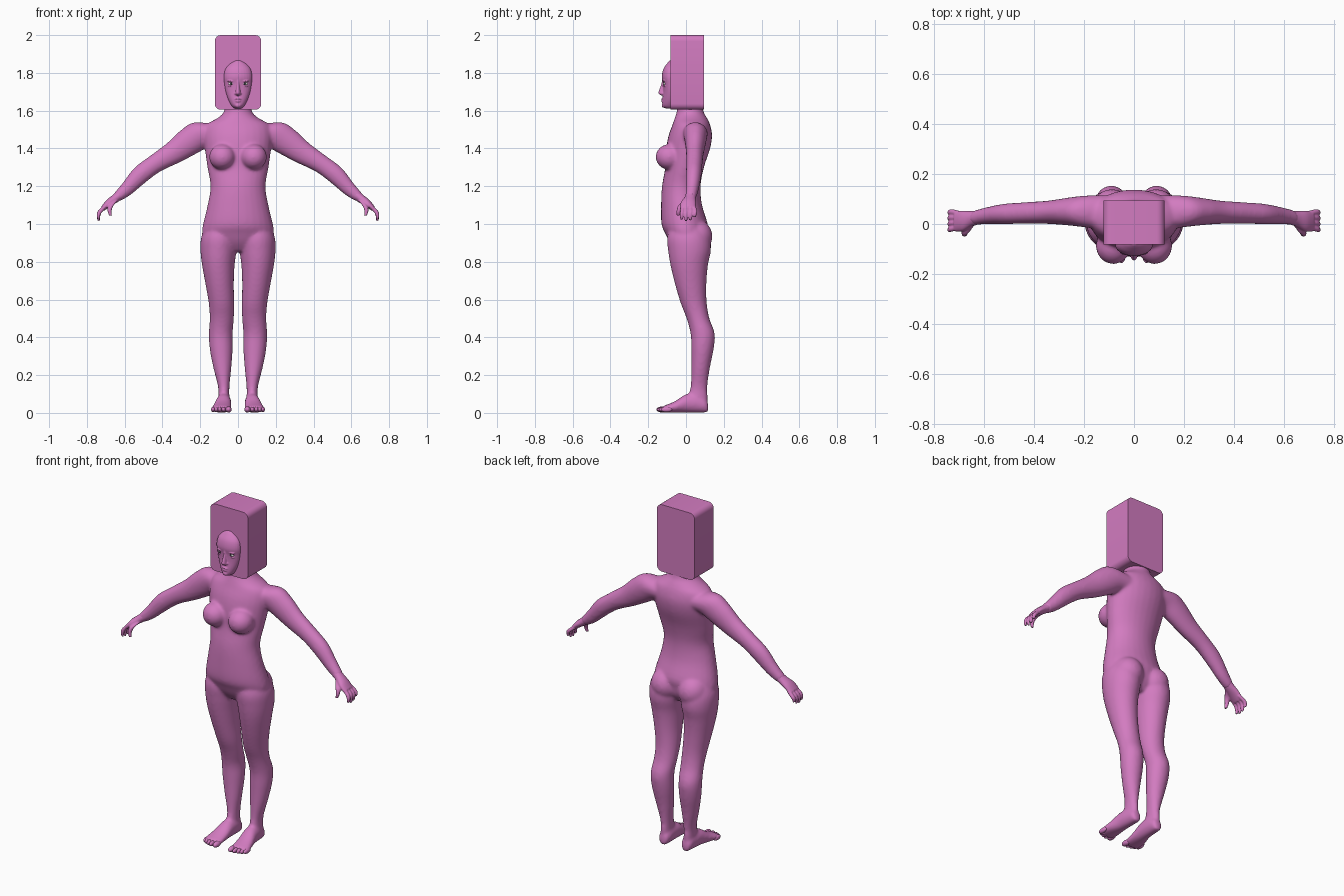
import bpy, bmesh, math
from mathutils import Vector, Matrix

X, Y, Z = Vector((1, 0, 0)), Vector((0, 1, 0)), Vector((0, 0, 1))


def material(name, rgb):
    m = bpy.data.materials.new(name)
    m.diffuse_color = (*rgb, 1)
    return m


SKIN = material("pink", (0.65, 0.2, 0.53))
WHITE = material("eye_white", (0.8, 0.8, 0.75))
DARK = material("pupil_dark", (0.03, 0.03, 0.04))


def smooth_rows(rows, n=4):
    """Catmull-Rom interpolation of number rows."""
    out = []
    for i in range(len(rows) - 1):
        p = [rows[max(0, min(len(rows) - 1, i + k))] for k in (-1, 0, 1, 2)]
        for s in range(n):
            t = s / n
            out.append([0.5 * (2 * b + (c - a) * t + (2*a - 5*b + 4*c - d) * t * t
                               + (3*b - a - 3*c + d) * t ** 3) for a, b, c, d in zip(*p)])
    return out + [list(rows[-1])]


def loft(bm, rows, u, v, side=1, seg=28):
    """Rows are x, y, z, radius along u, radius along v; side -1 mirrors."""
    rings = []
    for x, y, z, a, b in smooth_rows(rows):
        ring = []
        for k in range(seg):
            t = 2 * math.pi * k / seg
            p = Vector((x, y, z)) + u * a * math.cos(t) + v * b * math.sin(t)
            ring.append(bm.verts.new((p.x * side, p.y, p.z)))
        rings.append(ring)
    for r, q in zip(rings, rings[1:]):
        for k in range(seg):
            j = (k + 1) % seg
            bm.faces.new((r[k], r[j], q[j], q[k]))
    bm.faces.new(rings[0])
    bm.faces.new(rings[-1])


def ball(bm, c, r, side=1):
    m = Matrix.Translation((c[0] * side, c[1], c[2])) @ Matrix.Diagonal((*r, 1))
    bmesh.ops.create_uvsphere(bm, u_segments=24, v_segments=14, radius=1, matrix=m)


def finish(name, bm, mat=SKIN, voxel=None, iterations=0):
    bmesh.ops.recalc_face_normals(bm, faces=bm.faces)
    for f in bm.faces:
        f.smooth = True
    me = bpy.data.meshes.new(name)
    bm.to_mesh(me)
    bm.free()
    me.materials.append(mat)
    ob = bpy.data.objects.new(name, me)
    bpy.context.collection.objects.link(ob)
    if voxel:
        m = ob.modifiers.new("merge", 'REMESH')
        m.mode, m.voxel_size, m.use_smooth_shade = 'VOXEL', voxel, True
        m = ob.modifiers.new("soften", 'SMOOTH')
        m.factor, m.iterations = 0.5, iterations
    return ob


def front_back(rows, x=0):
    """z, half width, front y, back y -> loft rows."""
    return [(x, (f + b) / 2, z, w, (b - f) / 2) for z, w, f, b in rows]


# Body: torso, arms, legs and feet blended into one skin
bm = bmesh.new()
loft(bm, front_back([
    (.855, .09, -.05, .07), (.90, .165, -.085, .10), (.95, .19, -.11, .11),
    (1.0, .185, -.13, .115), (1.1, .161, -.132, .085), (1.2, .146, -.127, .077),
    (1.3, .162, -.11, .095), (1.4, .176, -.105, .128), (1.47, .182, -.092, .138),
    (1.525, .168, -.072, .128), (1.56, .11, -.06, .112), (1.59, .077, -.05, .095),
    (1.64, .067, -.045, .085)]), X, Y)

arm_v = Vector((.6, 0, .8))
LEG = [  # z, inner x, outer x, front y, back y
    (1.0, .04, .165, -.08, .09), (.93, .006, .195, -.10, .125), (.86, .008, .199, -.095, .132),
    (.78, .018, .19, -.082, .116), (.68, .022, .172, -.058, .108), (.58, .02, .155, -.028, .11),
    (.5, .022, .15, .003, .124), (.42, .028, .154, .024, .152), (.34, .028, .15, .028, .147),
    (.24, .035, .131, .028, .127), (.14, .045, .106, .024, .113), (.08, .046, .104, .01, .115),
    (.04, .048, .1, .01, .11)]
FOOT = [  # y, centre x, half width, top z
    (.118, .073, .015, .045), (.105, .073, .03, .075), (.06, .074, .037, .10),
    (0, .077, .042, .098), (-.05, .083, .049, .066), (-.09, .087, .054, .047),
    (-.12, .087, .053, .036), (-.128, .087, .05, .03)]
for s in (1, -1):
    loft(bm, [(.10, .045, 1.475, .07, .07), (.19, .05, 1.475, .064, .078),
              (.26, .05, 1.435, .056, .075), (.34, .047, 1.378, .047, .062),
              (.44, .044, 1.318, .043, .05), (.52, .04, 1.258, .041, .049),
              (.59, .033, 1.185, .034, .038), (.645, .024, 1.138, .029, .026)], Y, arm_v, s)
    loft(bm, [((i + o) / 2, (f + b) / 2, z, (o - i) / 2, (b - f) / 2)
              for z, i, o, f, b in LEG], X, Y, s)
    loft(bm, [(c, y, t / 2 + .001, w, t / 2) for y, c, w, t in FOOT], X, Z, s)
    ball(bm, (.083, -.088, 1.355), (.07, .073, .068), s)
    ball(bm, (.088, .052, .935), (.085, .088, .09), s)
finish("body", bm, SKIN, .008, 10)

# Hands with fingers, and toes
hands, toes = bmesh.new(), bmesh.new()
for s in (1, -1):
    loft(hands, [(.62, .027, 1.158, .028, .026), (.65, .021, 1.135, .031, .023),
                 (.685, .012, 1.11, .041, .02), (.715, .01, 1.082, .041, .014)], Y, arm_v, s)
    for y, dz in ((.046, .02), (.023, .004), (0, 0), (-.023, .008)):
        loft(hands, [(.70, y * .8 + .005, 1.093, .011, .012), (.73, y + .003, 1.067, .011, .011),
                     (.739, y, 1.04 + dz / 2, .01, .01), (.738, y, 1.016 + dz, .008, .007)],
             Y, Vector((.9, 0, .44)), s, 12)
    loft(hands, [(.65, .005, 1.125, .016, .016), (.672, -.026, 1.098, .015, .014),
                 (.68, -.038, 1.07, .012, .011), (.675, -.042, 1.044, .008, .008)], Y, X, s, 12)
    for i, (x, tip) in enumerate(((.05, -.156), (.076, -.157), (.097, -.151),
                                  (.115, -.143), (.131, -.133))):
        r = .016 if i == 0 else .0115
        ball(toes, (x, tip + .03, .018), (r, .03, .016 if i == 0 else .014), s)
finish("hands", hands, SKIN, .004, 4)
finish("toes", toes)

# Block head: rounded rectangle extruded front to back
bm = bmesh.new()
w, z0, z1, r = .123, 1.605, 2.0, .032
outline = []
for cx, cz, a0 in ((w - r, z1 - r, 0), (r - w, z1 - r, 90), (r - w, z0 + r, 180), (w - r, z0 + r, 270)):
    for k in range(7):
        a = math.radians(a0 + 15 * k)
        outline.append(bm.verts.new((cx + r * math.cos(a), -.083, cz + r * math.sin(a))))
face = bm.faces.new(outline)
ext = bmesh.ops.extrude_face_region(bm, geom=[face], use_keep_orig=True)
bmesh.ops.translate(bm, vec=(0, .178, 0), verts=[e for e in ext["geom"] if isinstance(e, bmesh.types.BMVert)])
block = finish("block_head", bm)
bpy.context.view_layer.objects.active = block
block.select_set(True)
bpy.ops.object.shade_smooth_by_angle(angle=math.radians(35))

# Face mask with brow, nose, lips and eyelids
bm = bmesh.new()
loft(bm, front_back([
    (1.612, .018, -.108, -.06), (1.625, .033, -.124, -.05), (1.655, .05, -.125, -.04),
    (1.70, .065, -.121, -.04), (1.74, .072, -.122, -.04), (1.78, .075, -.128, -.04),
    (1.82, .067, -.12, -.04), (1.85, .043, -.1, -.045), (1.866, .018, -.085, -.055)]), X, Y)
loft(bm, [(0, -.112, 1.775, .009, .014), (0, -.118, 1.74, .008, .013),
          (0, -.124, 1.705, .012, .02), (0, -.124, 1.69, .014, .021),
          (0, -.118, 1.68, .01, .012)], X, Y)
ball(bm, (0, -.118, 1.661), (.021, .013, .006))
ball(bm, (0, -.118, 1.65), (.018, .013, .007))
ball(bm, (0, -.115, 1.628), (.018, .014, .013))
for s in (1, -1):
    ball(bm, (.011, -.117, 1.69), (.009, .013, .008), s)
    ball(bm, (.034, -.113, 1.757), (.024, .011, .006), s)
    ball(bm, (.036, -.109, 1.731), (.018, .009, .004), s)
finish("face", bm, SKIN, .003, 3)

# Eyes
whites, pupils = bmesh.new(), bmesh.new()
for s in (1, -1):
    ball(whites, (.036, -.108, 1.743), (.015, .0125, .01), s)
    ball(pupils, (.036, -.117, 1.743), (.006, .005, .006), s)
finish("eye_whites", whites, WHITE)
finish("pupils", pupils, DARK)
